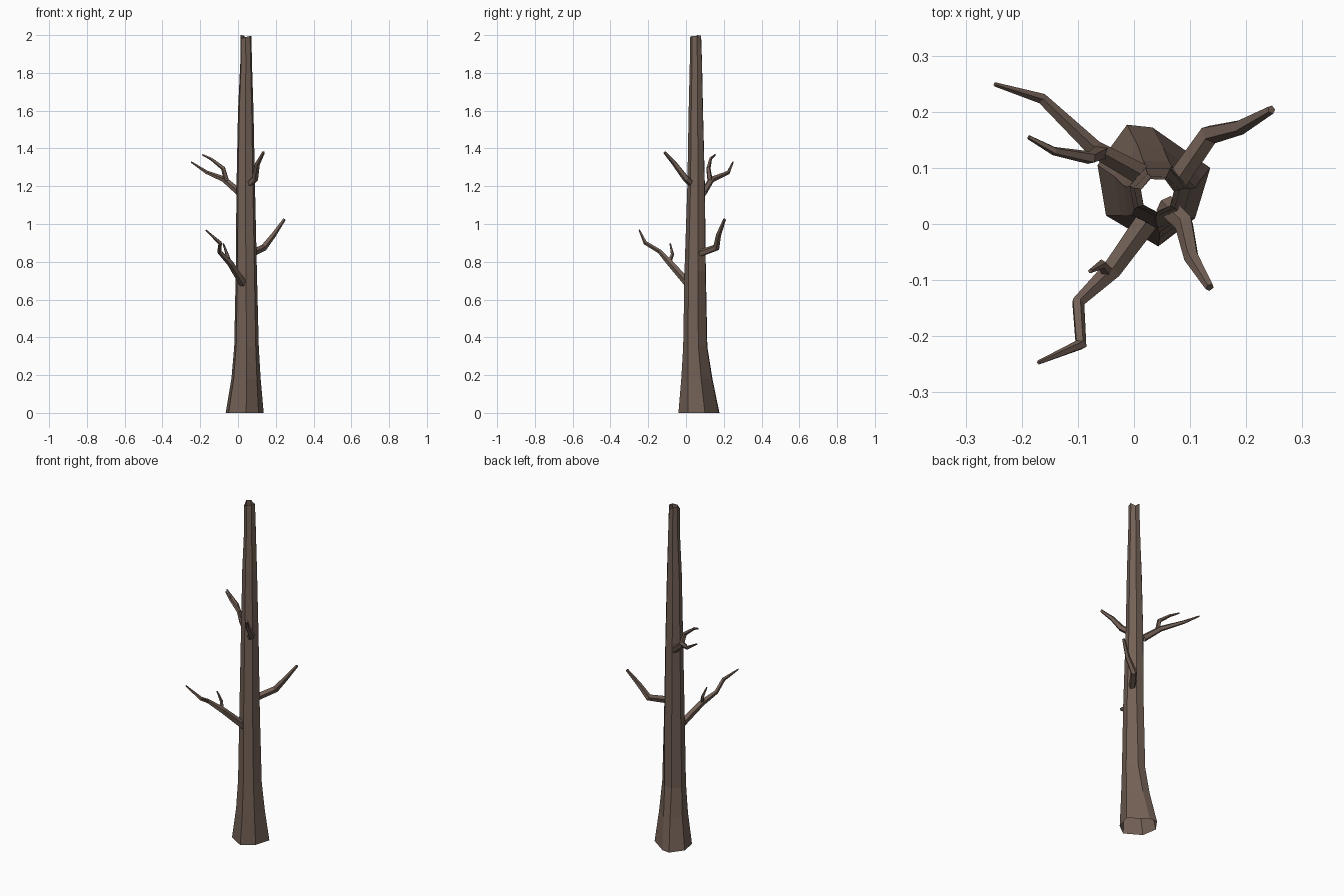
import bpy, bmesh, math
from mathutils import Vector

bark = bpy.data.materials.new("bark")
bark.diffuse_color = (0.17, 0.118, 0.092, 1)


def loft(name, rings, cap_end):
    """Skin a list of equal-sized vertex rings with flat quads."""
    bm = bmesh.new()
    vs = [[bm.verts.new(p) for p in ring] for ring in rings]
    n = len(vs[0])
    for a, b in zip(vs, vs[1:]):
        for i in range(n):
            j = (i + 1) % n
            bm.faces.new((a[i], a[j], b[j], b[i]))
    if cap_end:
        bm.faces.new(vs[-1])
    me = bpy.data.meshes.new(name)
    bm.to_mesh(me)
    bm.free()
    me.materials.append(bark)
    ob = bpy.data.objects.new(name, me)
    bpy.context.collection.objects.link(ob)


def branch(name, path, sides=5):
    """Tapered tube through (x, y, z, radius) points."""
    pts = [Vector(p[:3]) for p in path]
    rings = []
    side = None
    for i, p in enumerate(pts):
        t = Vector((0, 0, 0))
        if i > 0:
            t += (p - pts[i - 1]).normalized()
        if i < len(pts) - 1:
            t += (pts[i + 1] - p).normalized()
        t.normalize()
        ref = side if side else Vector((0, 0, 1))
        side = (ref - t * ref.dot(t)).normalized()
        other = t.cross(side)
        ang = [2 * math.pi * k / sides for k in range(sides)]
        rings.append([p + (side * math.cos(a) + other * math.sin(a)) * path[i][3] for a in ang])
    loft(name, rings, True)


# Trunk: irregular seven-sided flare blending to a regular tube, open at both ends
def normalise(pts):
    xs, ys = zip(*pts)
    return [((x - min(xs)) / (max(xs) - min(xs)), (y - min(ys)) / (max(ys) - min(ys))) for x, y in pts]


foot = normalise([(-0.062, 0.105), (-0.047, 0.015), (0.045, -0.04), (0.11, 0.01),
                  (0.137, 0.10), (0.035, 0.172), (-0.01, 0.177)])
tube = normalise([(math.cos(math.radians(165 + k * 360 / 7)), math.sin(math.radians(165 + k * 360 / 7)))
                  for k in range(7)])
# z, x min, x max, y min, y max, blend towards the regular tube
levels = [(0.0, -0.065, 0.136, -0.04, 0.177, 0.0),
          (0.18, -0.035, 0.12, -0.025, 0.14, 0.3),
          (0.35, -0.02, 0.11, -0.015, 0.113, 0.6),
          (0.75, -0.012, 0.10, -0.008, 0.105, 0.9),
          (1.2, -0.008, 0.09, 0.007, 0.10, 1.0),
          (1.6, 0.0, 0.082, 0.014, 0.09, 1.0),
          (1.85, 0.012, 0.074, 0.02, 0.085, 1.0),
          (1.99, 0.012, 0.071, 0.022, 0.08, 1.0)]
jag = [0.01, -0.01, 0.0, 0.005, 0.006, -0.012, 0.008]
rings = []
for z, x0, x1, y0, y1, f in levels:
    ring = []
    for k in range(7):
        u = foot[k][0] * (1 - f) + tube[k][0] * f
        v = foot[k][1] * (1 - f) + tube[k][1] * f
        dz = jag[k] if z == levels[-1][0] else 0
        ring.append((x0 + u * (x1 - x0), y0 + v * (y1 - y0), z + dz))
    rings.append(ring)
loft("trunk", rings, False)

# Lower front branch with twig
branch("front_branch", [(0.028, 0.012, 0.685, 0.022), (-0.042, -0.085, 0.795, 0.018),
                        (-0.10, -0.14, 0.855, 0.012), (-0.095, -0.215, 0.90, 0.011),
                        (-0.17, -0.247, 0.968, 0.004)])
branch("front_twig", [(-0.045, -0.09, 0.795, 0.012), (-0.058, -0.072, 0.84, 0.009),
                      (-0.078, -0.084, 0.897, 0.004)])
# Lower right branch
branch("right_branch", [(0.075, 0.075, 0.845, 0.02), (0.135, 0.16, 0.875, 0.019),
                        (0.19, 0.173, 0.945, 0.014), (0.245, 0.204, 1.025, 0.008)])
# Upper left branch, forked
branch("left_branch", [(0.01, 0.09, 1.165, 0.02), (-0.072, 0.135, 1.235, 0.016),
                       (-0.165, 0.224, 1.273, 0.01), (-0.248, 0.249, 1.328, 0.004)])
branch("left_fork", [(-0.06, 0.128, 1.225, 0.015), (-0.078, 0.118, 1.295, 0.012),
                     (-0.142, 0.13, 1.345, 0.008), (-0.188, 0.155, 1.367, 0.004)])
# Upper front right branch
branch("upper_branch", [(0.055, 0.035, 1.21, 0.019), (0.09, 0.0, 1.24, 0.018),
                        (0.103, -0.06, 1.32, 0.014), (0.135, -0.113, 1.38, 0.008)])
